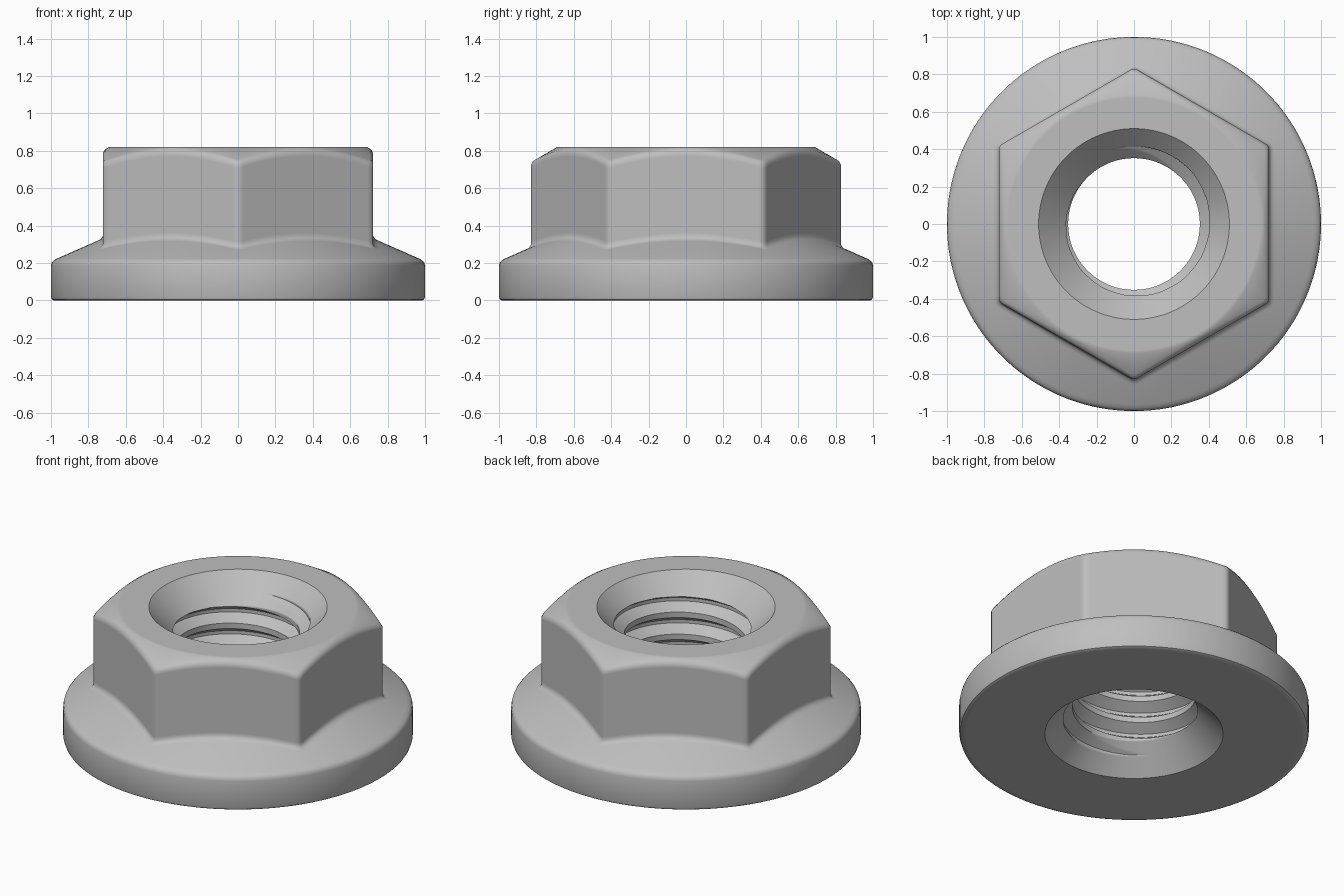
import bpy, bmesh
from math import cos, radians, sin, tau

cube = bpy.data.objects.get("Cube")
if cube:
    bpy.data.objects.remove(cube, do_unlink=True)

HEIGHT, FLAT, CORNER = 0.82, 0.723, 0.829     # hex size
MINOR, MAJOR, PITCH = 0.352, 0.415, 0.139     # thread
RIM, STEPS = 0.51, 40                         # bore mouth, rows per pitch

# Columns: even spacing plus a pair beside each hex corner for its rounding
angles = [i * 2 for i in range(181)]
angles += [c + d for c in range(30, 360, 60) for d in (-0.75, 0.75)]
angles = [radians(a) for a in sorted(angles)]


def hex_radius(a):
    offset = (a + tau / 12) % (tau / 6) - tau / 12
    return min(FLAT / cos(offset), CORNER)


def flange_top(r):
    return 0.332 - 0.44 * (r - FLAT)


def crown(r):
    return HEIGHT - 0.58 * (r - 0.69)


def outside(a):
    """Profile from the bearing face up over the flange and hex to the rim."""
    r = hex_radius(a)
    return [
        (RIM, 0), (0.96, 0), (0.984, 0), (0.995, 0.006), (1, 0.02),
        (1, 0.185), (0.996, 0.203), (0.985, 0.215), (0.965, flange_top(0.965)),
        (r + 0.03, flange_top(r + 0.03)), (r + 0.012, flange_top(r + 0.012)),
        (r, flange_top(r) + 0.012), (r, flange_top(r) + 0.03),
        (r, crown(r) - 0.03), (r, crown(r) - 0.014),
        (r - 0.012, crown(r - 0.012)), (r - 0.025, crown(r - 0.025)),
        (0.69, HEIGHT), (0.675, HEIGHT), (RIM, HEIGHT),
    ]


def thread_radius(phase):
    """Trapezoid thread: crest, flank, root, flank."""
    t = abs(phase % 1 - 0.5) * 2
    return MINOR + (MAJOR - MINOR) * min(max((t - 0.25) / 0.6, 0), 1)


def bore(a):
    """Helical rows from the top rim down, trimmed by both countersinks."""
    points = []
    for i in range(int((HEIGHT / PITCH + 2) * STEPS) + STEPS, -1, -1):
        turn = i / STEPS - 1.5
        z = min(max((turn + a / tau) * PITCH, 0), HEIGHT)
        r = max(thread_radius(turn), RIM - z, RIM - (HEIGHT - z))
        points.append((r, z))
    return points


def skin(bm, profile):
    """Sweep an angle-dependent profile around the axis."""
    columns = [[bm.verts.new((r * cos(a), r * sin(a), z)) for r, z in profile(a)]
               for a in angles]
    for one, two in zip(columns, columns[1:]):
        for i in range(len(one) - 1):
            bm.faces.new((one[i], two[i], two[i + 1], one[i + 1]))


steel = bpy.data.materials.new("steel grey")
steel.use_nodes = True
colour = (0.52, 0.52, 0.52, 1)
steel.diffuse_color = colour
steel.node_tree.nodes["Principled BSDF"].inputs["Base Color"].default_value = colour

# One closed body: flange, hex, countersinks and thread
bm = bmesh.new()
skin(bm, outside)
skin(bm, bore)
bmesh.ops.remove_doubles(bm, verts=bm.verts, dist=0.00005)
bmesh.ops.recalc_face_normals(bm, faces=bm.faces)
mesh = bpy.data.meshes.new("flange_nut")
bm.to_mesh(mesh)
bm.free()
mesh.materials.append(steel)
nut = bpy.data.objects.new("flange_nut", mesh)
bpy.context.collection.objects.link(nut)
bpy.ops.object.select_all(action="DESELECT")
nut.select_set(True)
bpy.context.view_layer.objects.active = nut
bpy.ops.object.shade_smooth_by_angle(angle=radians(40))
